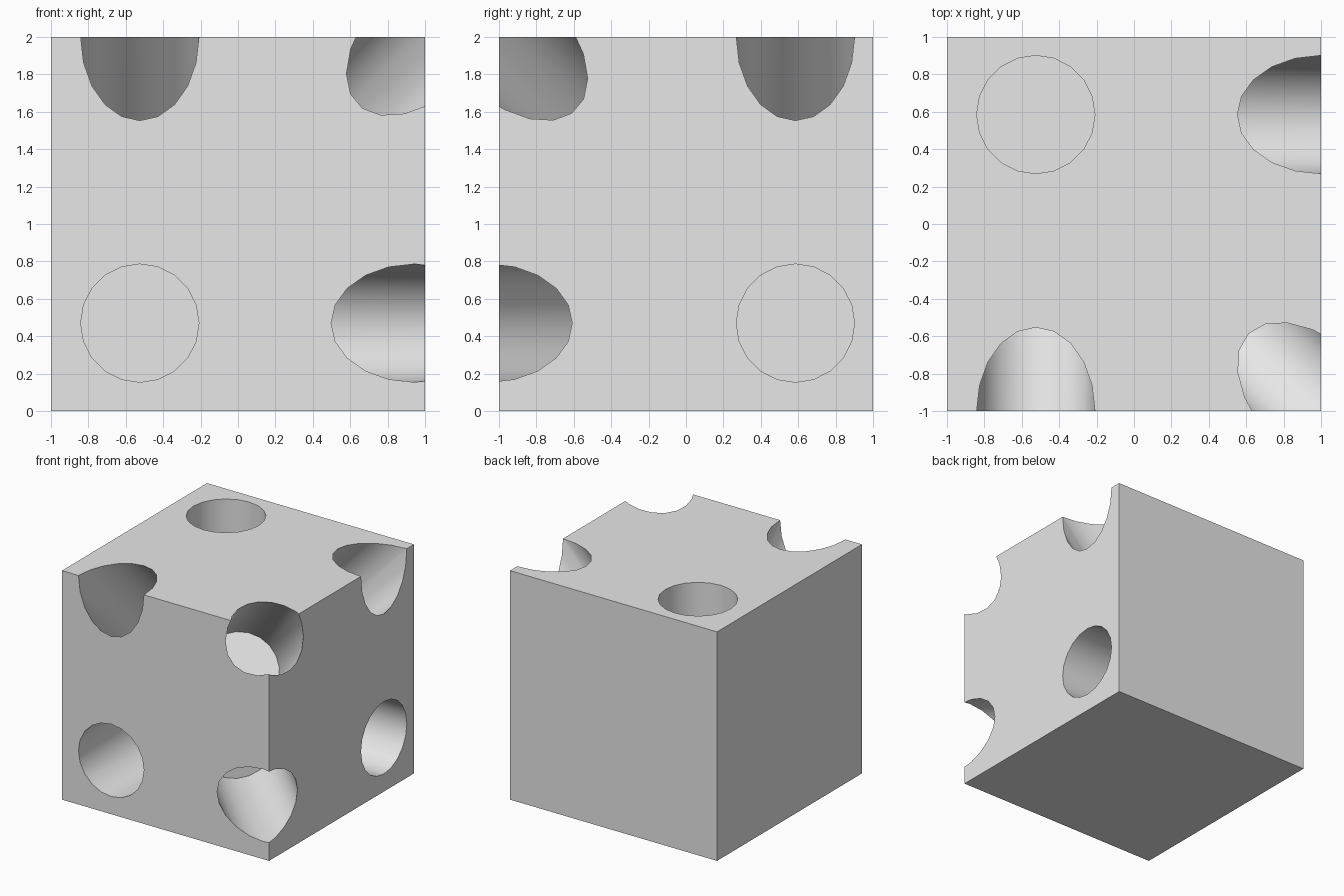
import bpy, math
from mathutils import Vector

if "Cube" in bpy.data.objects:
    bpy.data.objects.remove(bpy.data.objects["Cube"], do_unlink=True)

RADIUS = 0.316   # bore radius
SIDES = 20       # bore facets
OUTSIDE = 0.6    # how far each cutter sticks out of the block

# Single light grey material
grey = bpy.data.materials.new("light_grey")
grey.use_nodes = True
grey.diffuse_color = (0.8, 0.8, 0.8, 1)
grey.node_tree.nodes["Principled BSDF"].inputs["Base Color"].default_value = (0.8, 0.8, 0.8, 1)

# Solid block
bpy.ops.mesh.primitive_cube_add(size=2, location=(0, 0, 1))
block = bpy.context.object
block.name = "drilled_block"
block.data.materials.append(grey)

# Bores: mouth centre, outward direction, depth
bores = [
    # straight into the faces
    ((-0.525, -1, 0.47), (0, -1, 0), 1.0),
    ((1, 0.585, 0.47), (1, 0, 0), 1.0),
    ((-0.525, 0.585, 2), (0, 0, 1), 1.0),
    # diagonally into the edges
    ((-0.525, -1, 2), (0, -1, 1), 1.2),
    ((1, 0.585, 2), (1, 0, 1), 1.2),
    ((0.945, -1, 0.47), (1, -1, 0), 1.2),
    # into the corner
    ((1, -0.973, 2), (1, -1, 1), 1.73),
]


def drill(mouth, direction, depth):
    """Cut one flat-bottomed round hole into the block."""
    axis = Vector(direction).normalized()
    centre = Vector(mouth) + axis * (OUTSIDE - depth) / 2
    bpy.ops.mesh.primitive_cylinder_add(
        vertices=SIDES, radius=RADIUS, depth=depth + OUTSIDE, location=centre,
        rotation=axis.to_track_quat('Z', 'Y').to_euler())
    cutter = bpy.context.object
    cutter.name = "bore_cutter"
    cutter.hide_render = True
    cutter.data.materials.append(grey)
    cut = block.modifiers.new("bore", 'BOOLEAN')
    cut.operation = 'DIFFERENCE'
    cut.solver = 'EXACT'
    cut.object = cutter
    bpy.ops.object.select_all(action='DESELECT')
    block.select_set(True)
    bpy.context.view_layer.objects.active = block
    bpy.ops.object.modifier_apply(modifier=cut.name)
    bpy.data.objects.remove(cutter, do_unlink=True)


for bore in bores:
    drill(*bore)

# Smooth bore walls, crisp block edges and rims
bpy.ops.object.shade_smooth_by_angle(angle=math.radians(30))
